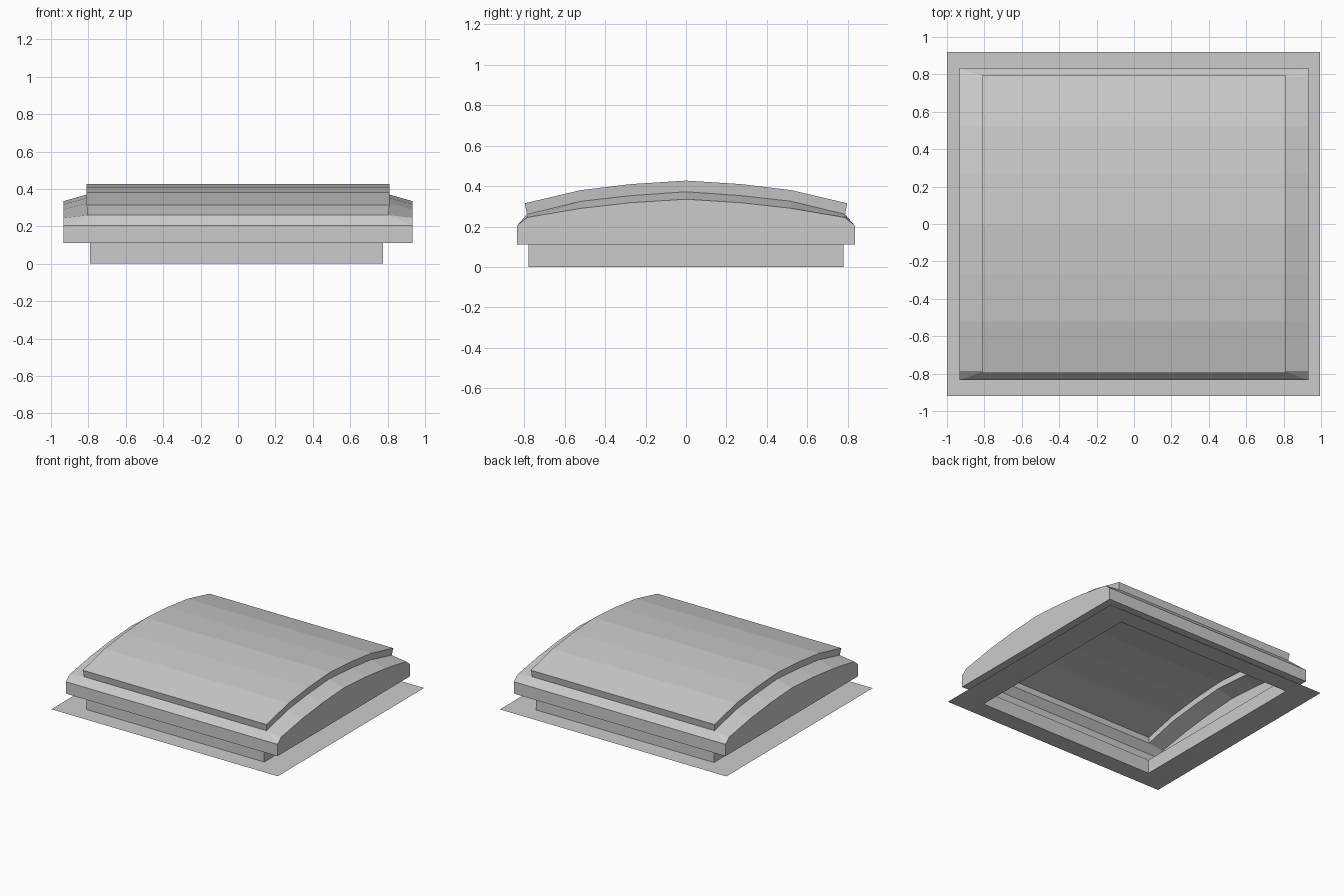
import bpy

if "Cube" in bpy.data.objects:
    bpy.data.objects.remove(bpy.data.objects["Cube"])

def rect(x0, x1, y, z):
    return [(x0, -y, z), (x1, -y, z), (x1, y, z), (x0, y, z)]

def make(name, verts, faces):
    me = bpy.data.meshes.new(name)
    me.from_pydata(verts, [], faces)
    ob = bpy.data.objects.new(name, me)
    bpy.context.collection.objects.link(ob)
    return ob

def band(name, a, b):
    """Closed strip of quads between two equally long loops."""
    n = len(a)
    return make(name, a + b, [(i, (i + 1) % n, n + (i + 1) % n, n + i) for i in range(n)])

def mirror_y(half):
    """Complete a (y, z) arch from its ridge-to-eave half."""
    return [(-y, z) for y, z in reversed(half[1:])] + half

def arch_loop(x, arch):
    """Loop up the +x arch and back along the -x arch."""
    return [(x, y, z) for y, z in arch] + [(-x, y, z) for y, z in reversed(arch)]

CX0, CX1, CY, CZ = -0.79, 0.775, 0.778, 0.11
FX, FY = 0.932, 0.835
outer = mirror_y([(0, .335), (.27, .318), (.52, .29), (.785, .245)])
inner = mirror_y([(0, .372), (.27, .353), (.52, .325), (.787, .26)])
top = mirror_y([(0, .427), (.27, .41), (.52, .38), (.797, .315)])
n = len(outer)

# Flat roof flange and upright curb
band("flange", rect(-1, .995, .92, 0), rect(CX0, CX1, CY, 0))
band("curb", rect(CX0, CX1, CY, 0), rect(CX0, CX1, CY, CZ))

# Underside ring of the frame
band("frame_underside", rect(CX0, CX1, CY, CZ), rect(-FX, FX, FY, CZ))

# Frame walls: arched sides, low straight ends
for name, x in (("frame_side_right", FX), ("frame_side_left", -FX)):
    pts = [(-FY, CZ), (-FY, .205)] + outer + [(FY, .205), (FY, CZ)]
    order = range(len(pts)) if x < 0 else reversed(range(len(pts)))
    make(name, [(x, y, z) for y, z in pts], [tuple(order)])
for name, s in (("frame_end_front", -1), ("frame_end_back", 1)):
    make(name, [(s * FX, s * FY, CZ), (-s * FX, s * FY, CZ),
                (-s * FX, s * FY, .205), (s * FX, s * FY, .205)][::1 if s > 0 else -1],
         [(0, 1, 2, 3)])

# Sloping frame top: side strips, end strips and corner triangles
IX = 0.803
verts = arch_loop(FX, outer) + arch_loop(IX, inner)
m = 2 * n
faces = [(i, i + 1, m + i + 1, m + i) for i in range(m - 1) if i != n - 1]
c = len(verts)
verts += [(FX, -FY, .205), (FX, FY, .205), (-FX, FY, .205), (-FX, -FY, .205)]
corners = [0, n - 1, n, m - 1]
prev = [c, n - 1, c + 2, m - 1]
follow = [0, c + 1, n, c + 3]
for k, i in enumerate(corners):
    faces.append((prev[k], follow[k], m + i))
faces += [(c + 1, c + 2, m + n, m + n - 1), (c + 3, c, m, m + m - 1)]
make("frame_top", verts, faces)

# Curved glazing: raised rim and arched pane
rim = arch_loop(.81, top)
band("glazing_rim", arch_loop(IX, inner), rim)
make("glazing_pane", rim, [(i, i + 1, m - 2 - i, m - 1 - i) for i in range(n - 1)])
